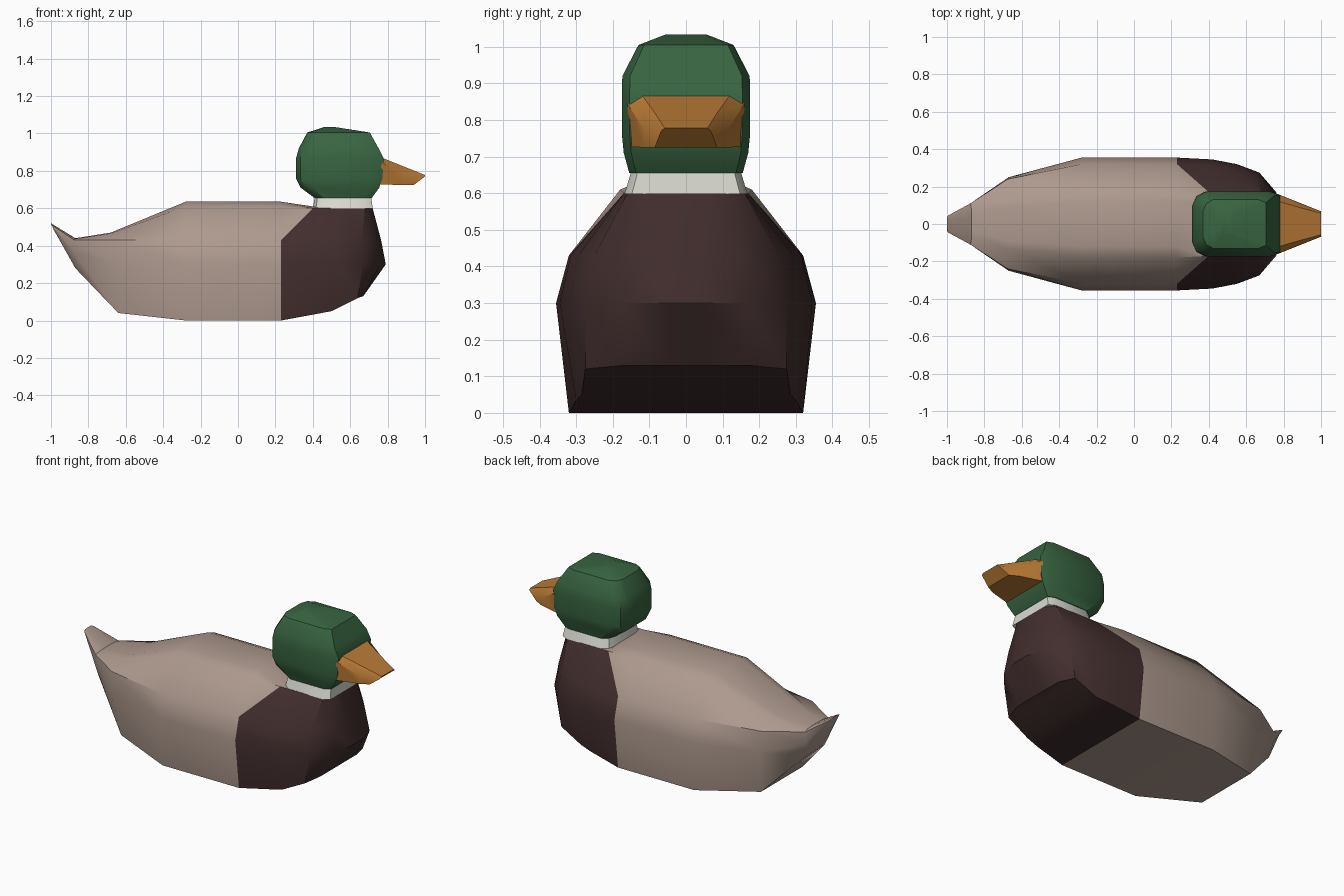
import bpy, bmesh, math

if "Cube" in bpy.data.objects:
    bpy.data.objects.remove(bpy.data.objects["Cube"])


def material(name, rgb):
    m = bpy.data.materials.new(name)
    m.diffuse_color = (*rgb, 1)
    m.use_nodes = True
    m.node_tree.nodes["Principled BSDF"].inputs["Base Color"].default_value = m.diffuse_color
    return m


tan = material("tan_feathers", (0.42, 0.32, 0.27))
brown = material("brown_breast", (0.055, 0.027, 0.027))
white = material("white_collar", (0.70, 0.70, 0.64))
green = material("green_head", (0.04, 0.13, 0.053))
orange = material("orange_bill", (0.50, 0.20, 0.037))


def full(half):
    """Half section plus its mirror image across y = 0."""
    return list(half) + [(x, -y, z) for x, y, z in reversed(half)]


def loft(bm, rows, closed=True, cap_start=False, cap_end=False, mat=0):
    """Skin neighbouring rows of points with quads."""
    vs = [[bm.verts.new(p) for p in r] for r in rows]
    n = len(rows[0])
    faces = []
    for a, b in zip(vs, vs[1:]):
        for i in range(n if closed else n - 1):
            j = (i + 1) % n
            faces.append(bm.faces.new((a[i], a[j], b[j], b[i])))
    if cap_start:
        faces.append(bm.faces.new(vs[0]))
    if cap_end:
        faces.append(bm.faces.new(vs[-1]))
    for f in faces:
        f.material_index = mat


def finish(name, bm, mats, angle=35):
    bmesh.ops.remove_doubles(bm, verts=bm.verts, dist=0.0005)
    bmesh.ops.dissolve_degenerate(bm, edges=bm.edges, dist=0.0005)
    bmesh.ops.holes_fill(bm, edges=[e for e in bm.edges if e.is_boundary], sides=0)
    bmesh.ops.recalc_face_normals(bm, faces=bm.faces)
    me = bpy.data.meshes.new(name)
    for f in bm.faces:
        f.smooth = True
    bm.to_mesh(me)
    bm.free()
    for m in mats:
        me.materials.append(m)
    me.set_sharp_from_angle(angle=math.radians(angle))
    ob = bpy.data.objects.new(name, me)
    bpy.context.collection.objects.link(ob)
    return ob


# body: tail to mid, sections run bottom, side, upper side, shoulder, back
def mid(x):
    return [(x, .32, 0), (x, .355, .30), (x, .32, .43), (x, .18, .61), (x, .12, .635)]


sections = [
    [(-.985, .03, .485), (-.99, .045, .50), (-.995, .045, .51), (-1, .035, .515), (-1, .02, .52)],
    [(-.87, .08, .28), (-.875, .11, .36), (-.875, .11, .43), (-.87, .085, .437), (-.87, .04, .44)],
    [(-.64, .20, .04), (-.67, .25, .30), (-.675, .24, .43), (-.68, .13, .465), (-.68, .09, .47)],
    mid(-.28),
    mid(.23),
]
bm = bmesh.new()
loft(bm, [full(s) for s in sections], cap_start=True)

# shoulders sloping to the neck
neck_back = [(.40, .17, .60), (.40, .17, .60), (.40, .10, .61)]
loft(bm, [full(mid(.23)[2:]), full(neck_back)], closed=False)

# breast: rows go up, columns wrap round the front
breast = [
    [(.23, .32, 0), (.42, .30, .035), (.50, .285, .05), (.64, .275, .12), (.67, .17, .13), (.67, .05, .13)],
    [(.23, .355, .30), (.42, .345, .30), (.55, .32, .30), (.67, .275, .30), (.76, .17, .30), (.79, .05, .30)],
    [(.23, .32, .43), (.40, .315, .43), (.53, .295, .43), (.66, .25, .43), (.745, .15, .43), (.765, .05, .43)],
    [(.40, .17, .60), (.47, .17, .60), (.56, .17, .60), (.68, .16, .60), (.72, .11, .60), (.72, .05, .60)],
]
loft(bm, [full(r) for r in breast], closed=False, mat=1)
loft(bm, [[(x, y, z), (x, -y, z)] for x, y, z in breast[0]], closed=False, mat=1)
finish("body", bm, [tan, brown])


# head and collar rings: back x, front x, half width, height
def plan(xb, xf, hw, z):
    d = xf - xb
    return full([(xb, hw * .55, z), (xb + d * .05, hw * .85, z), (xb + d * .16, hw, z),
                 (xf - d * .12, hw, z), (xf, hw * .88, z)])


bm = bmesh.new()
loft(bm, [plan(.40, .72, .168, .598), plan(.41, .713, .15, .658)], cap_start=True, cap_end=True)
finish("collar", bm, [white])

rings = [(.41, .715, .155, .655), (.335, .755, .17, .71), (.31, .772, .175, .76),
         (.31, .78, .175, .865), (.325, .752, .174, .92), (.37, .705, .13, 1.005),
         (.46, .52, .055, 1.034)]
bm = bmesh.new()
loft(bm, [plan(*r) for r in rings], cap_start=True, cap_end=True)
finish("head", bm, [green])

# bill
bill = [
    [(.74, .155, .727), (.77, .16, .845), (.775, .12, .868)],
    [(.89, .112, .725), (.89, .112, .77), (.89, .087, .822)],
    [(.94, .085, .725), (1, .068, .77), (1, .058, .778)],
]
bm = bmesh.new()
loft(bm, [full(s) for s in bill], cap_start=True, cap_end=True)
finish("bill", bm, [orange])
